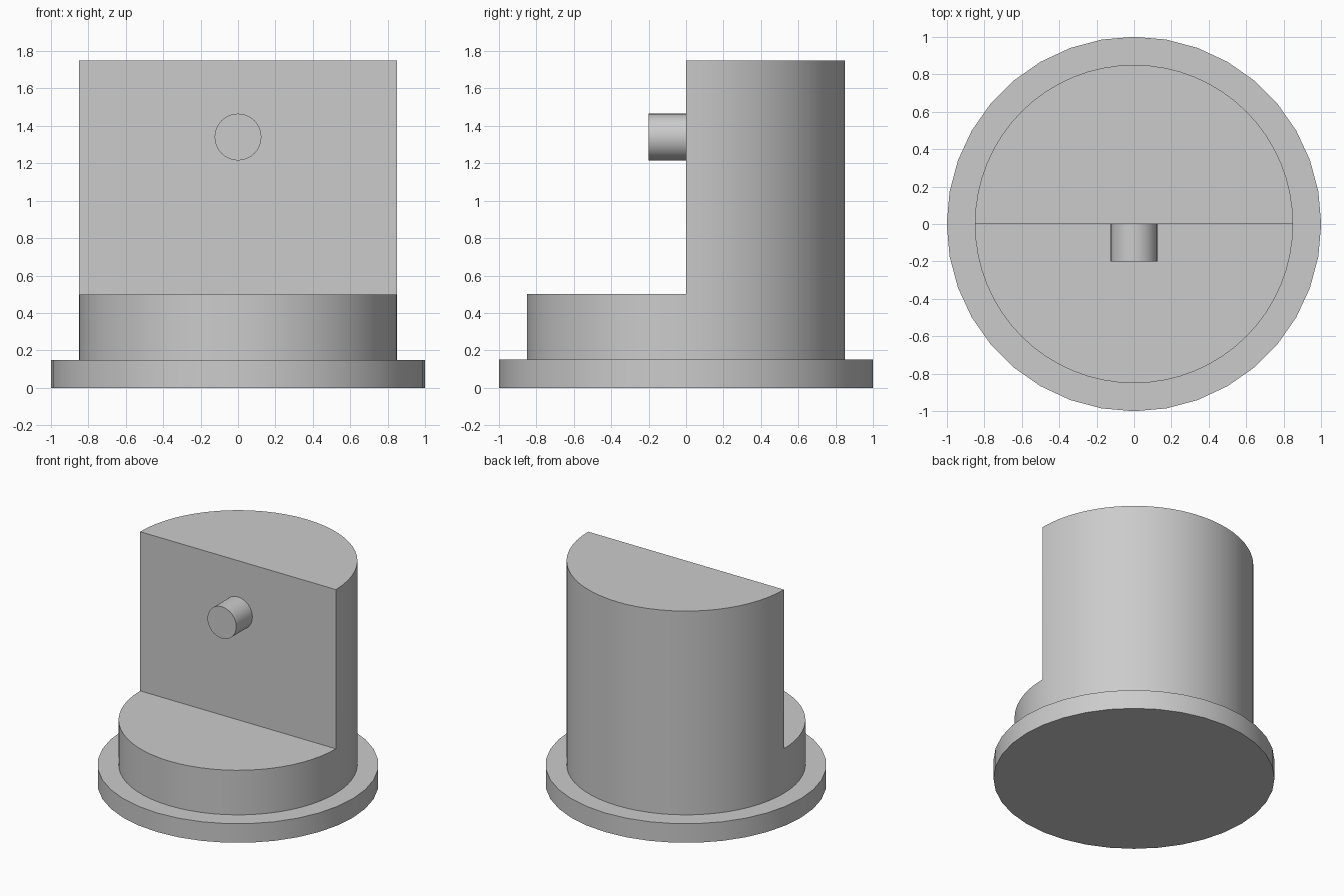
import bpy
import math

default = bpy.data.objects.get("Cube")
if default:
    bpy.data.objects.remove(default, do_unlink=True)

grey = bpy.data.materials.new("light grey")
grey.use_nodes = True
colour = (0.6, 0.6, 0.6, 1)
grey.diffuse_color = colour
grey.node_tree.nodes["Principled BSDF"].inputs["Base Color"].default_value = colour


def select(obj):
    bpy.ops.object.select_all(action="DESELECT")
    obj.select_set(True)
    bpy.context.view_layer.objects.active = obj


def smooth(obj):
    select(obj)
    bpy.ops.object.shade_smooth_by_angle(angle=math.radians(30))


def cylinder(name, radius, depth, centre, sides, tilt=0):
    bpy.ops.mesh.primitive_cylinder_add(
        vertices=sides, radius=radius, depth=depth, location=centre, rotation=(tilt, 0, 0))
    obj = bpy.context.object
    obj.name = name
    obj.data.materials.append(grey)
    return obj


# Wide round flange at the bottom
flange = cylinder("base_flange", 1, 0.15, (0, 0, 0.075), 36)
smooth(flange)

# Round body, sunk into the flange
low, top, step = 0.05, 1.75, 0.5
body = cylinder("stepped_body", 0.85, top - low, (0, 0, (low + top) / 2), 64)

# Cut away the front half above the step
bpy.ops.mesh.primitive_cube_add(size=2, location=(0, -1, step + 1))
cutter = bpy.context.object
cutter.name = "step_cutter"
cutter.hide_render = True
cut = body.modifiers.new("step", "BOOLEAN")
cut.operation = "DIFFERENCE"
cut.solver = "EXACT"
cut.object = cutter
select(body)
bpy.ops.object.modifier_apply(modifier=cut.name)
bpy.data.objects.remove(cutter, do_unlink=True)
smooth(body)

# Short pin standing out of the flat wall
pin = cylinder("wall_pin", 0.125, 0.25, (0, -0.075, 1.34), 32, math.pi / 2)
smooth(pin)
